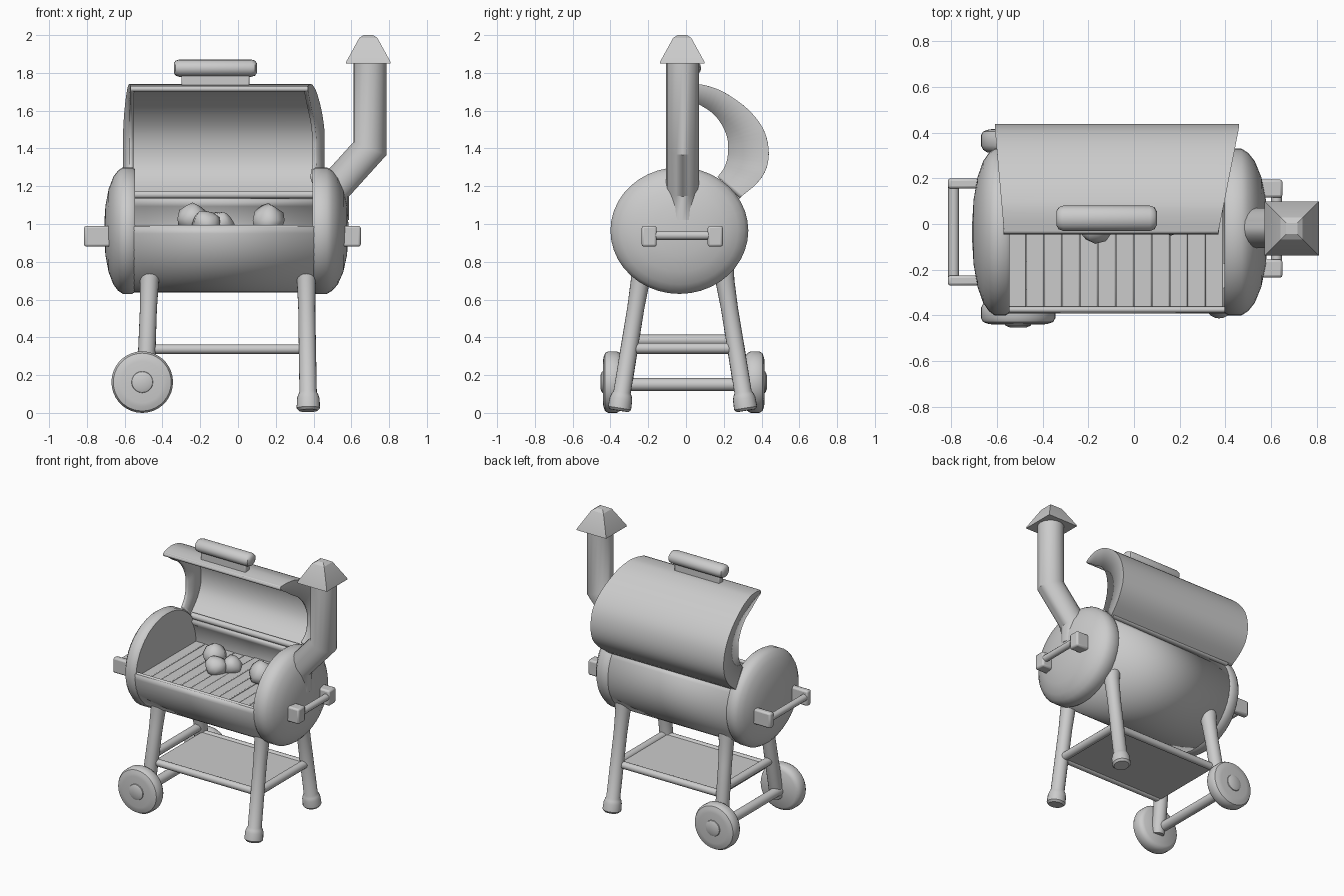
import bpy, bmesh, math, random
from mathutils import Vector

if "Cube" in bpy.data.objects:
    bpy.data.objects.remove(bpy.data.objects["Cube"])

random.seed(4)


def finish(name, bm, angle=40, bevel=0, thick=0):
    bmesh.ops.recalc_face_normals(bm, faces=bm.faces)
    me = bpy.data.meshes.new(name)
    bm.to_mesh(me)
    bm.free()
    ob = bpy.data.objects.new(name, me)
    bpy.context.collection.objects.link(ob)
    if thick:
        m = ob.modifiers.new("thickness", 'SOLIDIFY')
        m.thickness, m.offset = thick, 0
    if bevel:
        m = ob.modifiers.new("bevel", 'BEVEL')
        m.width, m.segments = bevel, 2
    bpy.ops.object.select_all(action='DESELECT')
    ob.select_set(True)
    bpy.context.view_layer.objects.active = ob
    bpy.ops.object.shade_smooth_by_angle(angle=math.radians(angle))
    return ob


def loft(name, pts, radii, n=20, aspect=1.0, angle=40, turn=0.0):
    """Round rings along a path; aspect stretches the y direction."""
    pts = [Vector(p) for p in pts]
    axis = (pts[-1] - pts[0]).normalized()
    ref = Vector((0, 0, 1)) if abs(axis.y) > 0.9 else Vector((0, 1, 0))
    bm, rings = bmesh.new(), []
    for i, (p, r) in enumerate(zip(pts, radii)):
        a = (p - pts[max(i - 1, 0)]).normalized() if i else (pts[1] - p).normalized()
        b = (pts[i + 1] - p).normalized() if i < len(pts) - 1 else a
        t = (a + b).normalized()
        k = 1 / math.sqrt((1 + a.dot(b)) / 2)
        u = (ref - t * t.dot(ref)).normalized()
        v = t.cross(u)
        rings.append([bm.verts.new(p + u * r * aspect * math.cos(w) + v * r * k * math.sin(w))
                      for w in (turn + math.tau * j / n for j in range(n))])
    for A, B in zip(rings, rings[1:]):
        for j in range(n):
            bm.faces.new((A[j], A[(j + 1) % n], B[(j + 1) % n], B[j]))
    bm.faces.new(rings[0])
    bm.faces.new(rings[-1])
    return finish(name, bm, angle)


def box(name, lo, hi, bevel=0.008):
    bm = bmesh.new()
    bmesh.ops.create_cube(bm, size=1)
    for v in bm.verts:
        v.co = [(l + h) / 2 + c * (h - l) for l, h, c in zip(lo, hi, v.co)]
    return finish(name, bm, 40, bevel)


def sheet(name, rows, thick, angle=40):
    bm = bmesh.new()
    g = [[bm.verts.new(p) for p in row] for row in rows]
    for A, B in zip(g, g[1:]):
        for j in range(len(A) - 1):
            bm.faces.new((A[j], A[j + 1], B[j + 1], B[j]))
    return finish(name, bm, angle, 0, thick)


CY, CZ, RY, RZ = -0.035, 0.965, 0.365, 0.335

# Open barrel trough: from the front rim, under, and up the back
rows = []
for i in range(33):
    w = math.radians(176 + (392 - 176) * i / 32)
    y, z = CY + (RY - 0.02) * math.cos(w), CZ + (RZ - 0.02) * math.sin(w)
    rows.append([(-0.57, y, z), (0.43, y, z)])
sheet("barrel_trough", rows, 0.025)
loft("front_rim", [(-0.56, -0.375, 0.983), (0.41, -0.375, 0.983)], [0.013] * 2, 10)

# Domed end drums
cap = [(0.0, 0.325), (0.015, 0.335), (0.065, 0.335), (0.09, 0.318), (0.115, 0.285),
       (0.14, 0.22), (0.157, 0.13), (0.163, 0.04)]
for name, x0, s, k in (("left_drum_end", -0.545, -1, 1.0), ("right_drum_end", 0.395, 1, 1.16)):
    loft(name, [(x0 + s * k * h, CY, CZ) for h, r in cap], [r for h, r in cap], 40, RY / RZ)

# Slatted cooking floor
for i in range(12):
    x = -0.55 + i * 0.0785
    dz = random.uniform(-0.006, 0.004)
    box(f"grate_slat_{i + 1}", (x, -0.375, 0.93), (x + 0.077, 0.31, 0.968 + dz), 0.005)

# Food lumps
for i, (x, y, r, h) in enumerate([(-0.24, 0.08, 0.08, 1.03), (-0.17, -0.01, 0.075, 1.0), (-0.09, 0.06, 0.07, 1.0),
                                  (0.16, 0.04, 0.085, 1.02)]):
    bm = bmesh.new()
    bmesh.ops.create_icosphere(bm, subdivisions=2, radius=r)
    for v in bm.verts:
        v.co = v.co * random.uniform(0.88, 1.08) + Vector((x, y, h))
    finish(f"food_lump_{i + 1}", bm, 60)

# Raised lid: curved sheet with crescent end walls
outer = [(-0.04, 1.722), (0.03, 1.732), (0.10, 1.727), (0.20, 1.69), (0.32, 1.605), (0.40, 1.505),
         (0.43, 1.40), (0.42, 1.30), (0.37, 1.22), (0.28, 1.145)]
inner = [(-0.035, 1.705), (0.02, 1.67), (0.07, 1.635), (0.14, 1.59), (0.19, 1.53), (0.22, 1.46),
         (0.225, 1.40), (0.22, 1.34), (0.20, 1.29), (0.17, 1.25)]


def smooth(p, steps=4):
    out = []
    for i in range(len(p) - 1):
        q = [Vector(p[min(max(i + d, 0), len(p) - 1)]) for d in (-1, 0, 1, 2)]
        for j in range(steps):
            t = j / steps
            out.append(0.5 * (2 * q[1] + (q[2] - q[0]) * t + (2 * q[0] - 5 * q[1] + 4 * q[2] - q[3]) * t * t
                              + (3 * q[1] - q[0] - 3 * q[2] + q[3]) * t ** 3))
    return out + [Vector(p[-1])]


rows = []
for o, q in zip(smooth(outer), smooth(inner)):
    f = min(1, (o.x + 0.04) / 0.45)
    xl, xr = -0.56 - 0.04 * f, 0.36 + 0.09 * f
    rows.append([(xl + 0.035 * f, *q), (xl, *o), (xr, *o), (xr - 0.045 * f, *q)])
sheet("lid", rows, 0.022)
loft("lid_front_lip", [(-0.57, -0.03, 1.715), (0.37, -0.03, 1.715)], [0.015] * 2, 10)
loft("lid_hinge_ledge", [(-0.56, 0.275, 1.155), (0.42, 0.275, 1.155)], [0.022] * 2, 10)

# Lid handle
loft("lid_handle", [(x, 0.025, 1.825) for x in (-0.34, -0.33, -0.31, 0.07, 0.09, 0.10)],
     [0.025, 0.04, 0.046, 0.046, 0.04, 0.025], 16, 1.2)
box("lid_handle_base", (-0.30, 0.0, 1.72), (0.06, 0.05, 1.80))

# Side handles
for name, xi, xo, y0, y1 in (("left", -0.67, -0.815, -0.27, 0.20), ("right", 0.53, 0.65, -0.235, 0.195)):
    lo, hi = min(xi, xo), max(xi, xo)
    w = 0.045 if name == "left" else 0.08
    for end, ya in (("front", y0), ("back", y1 - w)):
        box(f"{name}_handle_{end}_bracket", (lo, ya, 0.88), (hi, ya + w, 0.99), 0.012)
    xb = xo - math.copysign(0.026, xo)
    loft(f"{name}_handle_bar", [(xb, y0 + 0.02, 0.94), (xb, y1 - 0.02, 0.94)], [0.024] * 2, 12)

# Bent chimney with four-sided cap
loft("chimney_pipe", [(0.50, -0.018, 1.02), (0.50, -0.018, 1.18), (0.699, -0.018, 1.40), (0.699, -0.018, 1.86)],
     [0.088] * 4, 16, angle=35)
loft("chimney_cap", [(0.69, -0.02, z) for z in (1.85, 1.86, 1.985, 2.0)],
     [0.168, 0.165, 0.068, 0.035], 4, 1.0, 20, math.pi / 4)

# Legs: right pair on feet, left pair ending at the wheels
for side, s in (("front", -1), ("back", 1)):
    def at(x0, x1, z):
        f = z / 0.8
        return (x0 + (x1 - x0) * f, -0.018 + s * (0.338 - 0.13 * f), z)
    loft(f"{side}_right_leg", [at(0.373, 0.36, z) for z in (0.012, 0.025, 0.075, 0.095, 0.11, 0.55, 0.70, 0.80)],
         [0.05, 0.062, 0.06, 0.054, 0.046, 0.045, 0.05, 0.065], 20)
    loft(f"{side}_left_leg", [at(-0.495, -0.465, z) for z in (0.10, 0.14, 0.55, 0.70, 0.80)],
         [0.04, 0.047, 0.045, 0.05, 0.065], 20)

    # Wheel and hub
    def wy(d):
        return -0.012 + s * (0.325 + d)
    loft(f"{side}_wheel", [(-0.507, wy(d), 0.163) for d in (0, 0.012, 0.03, 0.075, 0.092, 0.1, 0.103)],
         [0.135, 0.153, 0.163, 0.163, 0.153, 0.13, 0.11], 36)
    loft(f"{side}_wheel_hub", [(-0.507, wy(d), 0.163) for d in (0.09, 0.108, 0.116)], [0.062, 0.055, 0.035], 20)
    # Long shelf rails
    ry = -0.018 + s * 0.272
    loft(f"{side}_shelf_rail", [(-0.48, ry, 0.337), (0.37, ry, 0.337)], [0.025] * 2, 12)

# Shelf panel, cross rails and axle
box("shelf_panel", (-0.46, -0.29, 0.325), (0.36, 0.254, 0.352), 0.004)
for name, x, z in (("right_cross_rail", 0.367, 0.342), ("left_cross_rail", -0.48, 0.385)):
    loft(name, [(x, -0.29, z), (x, 0.254, z)], [0.029] * 2, 12)
loft("wheel_axle", [(-0.507, -0.34, 0.15), (-0.507, 0.32, 0.15)], [0.034] * 2, 14)
